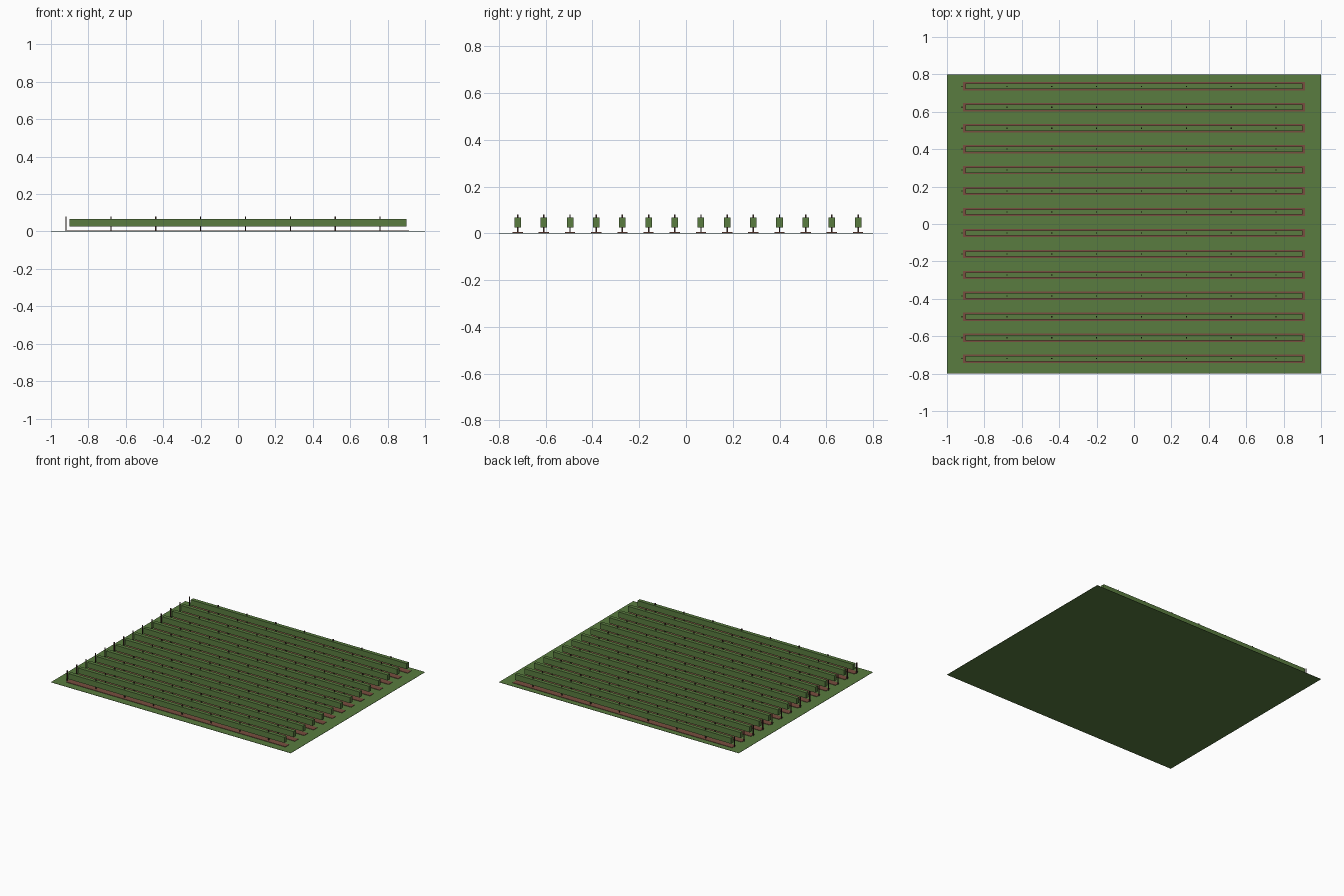
import bpy

cube = bpy.data.objects.get("Cube")
if cube:
    bpy.data.objects.remove(cube, do_unlink=True)


def material(name, color):
    m = bpy.data.materials.new(name)
    m.use_nodes = True
    rgba = (*color, 1)
    m.diffuse_color = rgba
    m.node_tree.nodes["Principled BSDF"].inputs["Base Color"].default_value = rgba
    return m


grass = material("grass_green", (0.10, 0.20, 0.05))
leaf = material("leaf_green", (0.10, 0.20, 0.05))
soil = material("soil_brown", (0.19, 0.075, 0.05))
wood = material("post_brown", (0.06, 0.025, 0.02))


def box(name, x, y, z, mat):
    """Box spanning the (low, high) ranges on each axis."""
    spans = (x, y, z)
    bpy.ops.mesh.primitive_cube_add(size=1, location=[(a + b) / 2 for a, b in spans])
    ob = bpy.context.object
    ob.name = name
    ob.scale = [b - a for a, b in spans]
    bpy.ops.object.transform_apply(location=False, rotation=False, scale=True)
    ob.data.materials.append(mat)
    return ob


def around(centre, half):
    return (centre - half, centre + half)


def repeat(ob, count, offset):
    mod = ob.modifiers.new("Repeat", "ARRAY")
    mod.count = count
    mod.use_relative_offset = False
    mod.use_constant_offset = True
    mod.constant_offset_displace = offset


ROWS, ROW_STEP, FIRST_Y = 14, 0.112, -0.72
POSTS, POST_STEP, FIRST_X = 8, 0.24, -0.92
row_offset = (0, ROW_STEP, 0)

# Field
box("field", around(0, 1), around(0, 0.8), (0, 0.002), grass)

# Tilled soil strip under every row
strip = box("soil_strips", around(0, 0.915), around(FIRST_Y, 0.022), (0.001, 0.005), soil)
repeat(strip, ROWS, row_offset)

# Trimmed foliage of every row, raised off the ground
hedge = box("vine_rows", around(0, 0.9), around(FIRST_Y, 0.014), (0.026, 0.068), leaf)
repeat(hedge, ROWS, row_offset)

# Trellis posts along every row
post = box("trellis_posts", around(FIRST_X, 0.003), around(FIRST_Y, 0.003), (0.002, 0.081), wood)
repeat(post, POSTS, (POST_STEP, 0, 0))
repeat(post, ROWS, row_offset)
